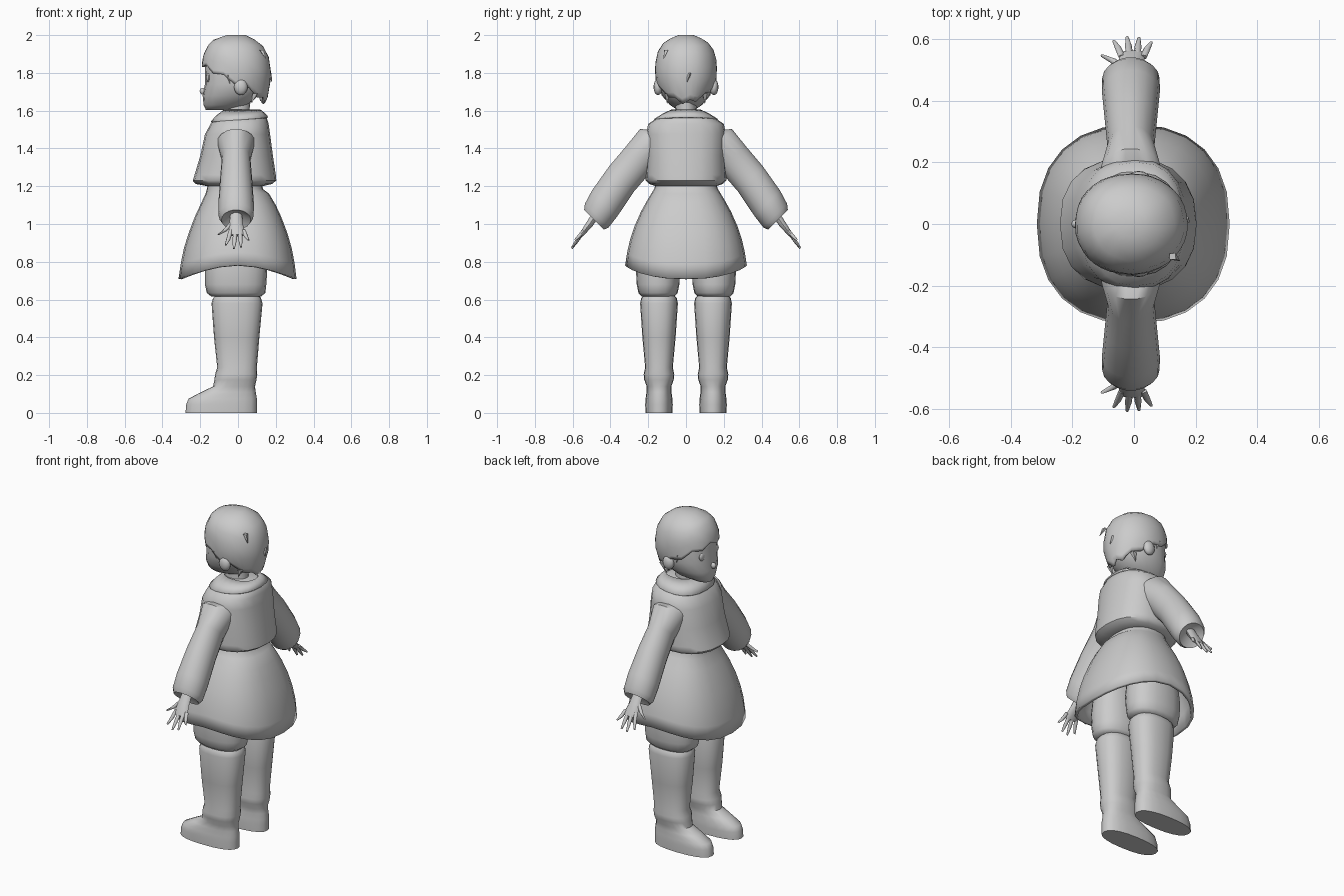
import bpy, bmesh, math
from mathutils import Vector

if "Cube" in bpy.data.objects:
    bpy.data.objects.remove(bpy.data.objects["Cube"])

grey = bpy.data.materials.new("plain grey")
grey.use_nodes = True
grey.diffuse_color = (0.6, 0.6, 0.6, 1)
grey.node_tree.nodes["Principled BSDF"].inputs["Base Color"].default_value = grey.diffuse_color


def finish(name, bm, mirror=False, thickness=0):
    """Turn a bmesh into a smooth shaded object, optionally paired across y."""
    bmesh.ops.recalc_face_normals(bm, faces=bm.faces)
    mesh = bpy.data.meshes.new(name)
    bm.to_mesh(mesh)
    bm.free()
    obj = bpy.data.objects.new(name, mesh)
    bpy.context.collection.objects.link(obj)
    mesh.materials.append(grey)
    bpy.ops.object.select_all(action="DESELECT")
    obj.select_set(True)
    bpy.context.view_layer.objects.active = obj
    bpy.ops.object.shade_smooth_by_angle(angle=math.radians(50))
    if thickness:
        mod = obj.modifiers.new("thickness", "SOLIDIFY")
        mod.thickness = thickness
        mod.offset = -1
    if mirror:
        mod = obj.modifiers.new("pair", "MIRROR")
        mod.use_axis = (False, True, False)
    return obj


def skin(name, rings, caps=(True, True), **options):
    """Bridge rings of points into one surface."""
    bm = bmesh.new()
    loops = [[bm.verts.new(p) for p in ring] for ring in rings]
    n = len(loops[0])
    for a, b in zip(loops, loops[1:]):
        for i in range(n):
            j = (i + 1) % n
            bm.faces.new((a[i], a[j], b[j], b[i]))
    for loop, cap in ((loops[0], caps[0]), (loops[-1], caps[1])):
        if cap:
            bm.faces.new(loop)
    return finish(name, bm, **options)


def sample(rows, z):
    """Front, back and half width of a profile at height z."""
    for a, b in zip(rows, rows[1:]):
        if z >= b[0]:
            t = min(1, max(0, (a[0] - z) / (a[0] - b[0])))
            return [p + (q - p) * t for p, q in zip(a[1:], b[1:])]
    return rows[-1][1:]


def body(name, rows, cy=0, hem=None, sides=20, power=2.3, **options):
    """Upright form from rows of (z, front x, back x, half width), top to bottom."""
    top, bottom = rows[0][0], rows[-1][0]
    rings = []
    for row in rows:
        ring = []
        for i in range(sides):
            a = math.tau * i / sides
            c, s = math.cos(a), math.sin(a)
            z = row[0]
            if hem:
                z = top + (hem(a) - top) * (top - z) / (top - bottom)
            x0, x1, hy = sample(rows, z)
            px = math.copysign(abs(c) ** (2 / power), c)
            py = math.copysign(abs(s) ** (2 / power), s)
            ring.append(((x0 + x1) / 2 + px * (x1 - x0) / 2, cy + py * hy, z))
        rings.append(ring)
    return skin(name, rings, **options)


def limb(name, path, sides=14):
    """Paired tube along a path of (x, y, z, x radius, thickness radius)."""
    rings = []
    axis = (Vector(path[-1][:3]) - Vector(path[0][:3])).normalized()
    across = Vector((0, -axis.z, axis.y)).normalized()
    for x, y, z, rx, rt in path:
        ring = []
        for i in range(sides):
            a = math.tau * i / sides
            ring.append(Vector((x + rx * math.cos(a), y, z)) + across * rt * math.sin(a))
        rings.append(ring)
    return skin(name, rings, mirror=True)


def ball(name, place, size, mirror=False):
    bm = bmesh.new()
    bmesh.ops.create_uvsphere(bm, u_segments=12, v_segments=8, radius=1)
    bmesh.ops.scale(bm, vec=size, verts=bm.verts)
    bmesh.ops.translate(bm, vec=place, verts=bm.verts)
    return finish(name, bm, mirror=mirror)


# Head, neck and facial features
body("head", [(1.96, -.1, .08, .08), (1.9, -.165, .14, .14), (1.82, -.175, .15, .15),
              (1.74, -.175, .14, .147), (1.68, -.187, .11, .128), (1.63, -.182, .05, .085),
              (1.603, -.17, -.03, .045)])
body("neck", [(1.68, -.08, .07, .058), (1.6, -.08, .06, .055), (1.5, -.09, .08, .07)], power=2)
ball("nose", (-.185, 0, 1.703), (.018, .015, .018))
ball("ear", (.015, .148, 1.725), (.036, .024, .043), mirror=True)
ball("eye", (-.155, .065, 1.775), (.012, .026, .026), mirror=True)


# Hair cap with an uneven lower edge, and loose tufts
def hairline(a):
    return 1.745 - .1 * math.cos(a) + .012 * math.sin(9 * a)


body("hair", [(2, -.06, .04, .04), (1.975, -.13, .09, .1), (1.94, -.165, .135, .14),
              (1.88, -.188, .165, .16), (1.8, -.195, .175, .165), (1.74, -.188, .17, .158),
              (1.66, -.15, .155, .11), (1.63, -.1, .135, .09)],
     hem=hairline, sides=36, power=2.1, caps=(True, False), thickness=.015)


def tuft(name, base, tip, width):
    bm = bmesh.new()
    b, t = Vector(base), Vector(tip)
    out = Vector((b.x, b.y, 0)).normalized() * width
    side = Vector((-out.y, out.x, 0))
    foot = [bm.verts.new(p) for p in (b + side, b + out, b - side, b - out)]
    end = bm.verts.new(t)
    bm.faces.new(foot)
    for i in range(4):
        bm.faces.new((foot[i], foot[(i + 1) % 4], end))
    finish(name, bm)


tuft("side_tuft", (.125, -.105, 1.92), (.15, -.12, 1.87), .014)
tuft("back_tuft", (.165, .02, 1.8), (.18, .005, 1.75), .013)
for side, label in ((1, "left"), (-1, "right")):
    tuft(label + "_sideburn", (-.05, .148 * side, 1.79), (-.04, .15 * side, 1.735), .014)
    tuft(label + "_nape_lock", (.09, .1 * side, 1.69), (.07, .1 * side, 1.635), .018)

# Blouse, collar and waist
body("blouse", [(1.595, -.07, .11, .075), (1.57, -.11, .15, .14), (1.53, -.145, .162, .2),
                (1.475, -.175, .17, .212), (1.36, -.2, .185, .208), (1.26, -.23, .2, .215),
                (1.23, -.24, .203, .213), (1.212, -.225, .18, .195), (1.2, -.16, .13, .16)],
     power=2.4)
body("collar", [(1.605, -.075, .12, .08), (1.575, -.115, .158, .142), (1.54, -.147, .168, .19)],
     hem=lambda a: 1.555 + .012 * math.cos(a), caps=(False, False), thickness=.008)

# Flared skirt, with its hem raised at the sides
body("skirt", [(1.22, -.16, .128, .16), (1.185, -.165, .132, .168), (1.16, -.172, .165, .185),
               (1.1, -.2, .2, .22), (1.04, -.228, .228, .252), (.95, -.262, .262, .288),
               (.87, -.287, .285, .308), (.79, -.303, .3, .322), (.71, -.315, .31, .322)],
     hem=lambda a: .782 - .072 * abs(math.cos(a)) ** 1.5, sides=24, power=2.4,
     caps=(True, False), thickness=.018)

# Short trousers and boots
body("trouser_leg", [(1, -.15, .13, .1), (.76, -.175, .155, .117), (.68, -.175, .15, .113),
                     (.635, -.165, .145, .104), (.615, -.14, .12, .085)],
     cy=.148, mirror=True)
body("boot", [(.63, -.11, .1, .075), (.608, -.132, .122, .094), (.58, -.14, .13, .1),
              (.4, -.127, .113, .088), (.24, -.11, .1, .073), (.205, -.121, .102, .081),
              (.175, -.125, .098, .078), (.14, -.132, .09, .065), (.11, -.195, .094, .066),
              (.075, -.262, .1, .071), (.045, -.274, .1, .073), (0, -.278, .1, .072)],
     cy=.143, power=2.4, mirror=True)

# Sleeves, hands and fingers
limb("sleeve", [(-.01, .08, 1.44, .11, .08), (-.01, .17, 1.43, .1, .105),
                (-.01, .25, 1.345, .076, .096), (-.01, .34, 1.24, .085, .095),
                (-.01, .43, 1.11, .094, .097), (-.01, .472, 1.045, .093, .09),
                (-.01, .487, 1.022, .078, .075), (-.01, .475, 1.04, .04, .04)], sides=18)
limb("palm", [(-.01, .47, 1.06, .03, .022), (-.01, .51, 1.0, .036, .02),
              (-.006, .545, .955, .044, .014), (-.004, .555, .94, .036, .01)], sides=10)
fingers = {"index_finger": (-.038, -.065, .592, .888), "middle_finger": (-.014, -.022, .605, .87),
           "ring_finger": (.01, .016, .602, .878), "little_finger": (.03, .056, .588, .915)}
for name, (base, tip, y, z) in fingers.items():
    limb(name, [(base, .54, .965, .012, .01), ((base + tip) / 2, (.55 + y) / 2, (.95 + z) / 2, .011, .009),
                (tip, y, z, .005, .005)], sides=8)
limb("thumb", [(-.03, .505, 1.005, .018, .012), (-.07, .53, .965, .012, .01),
               (-.102, .545, .945, .006, .006)], sides=8)
